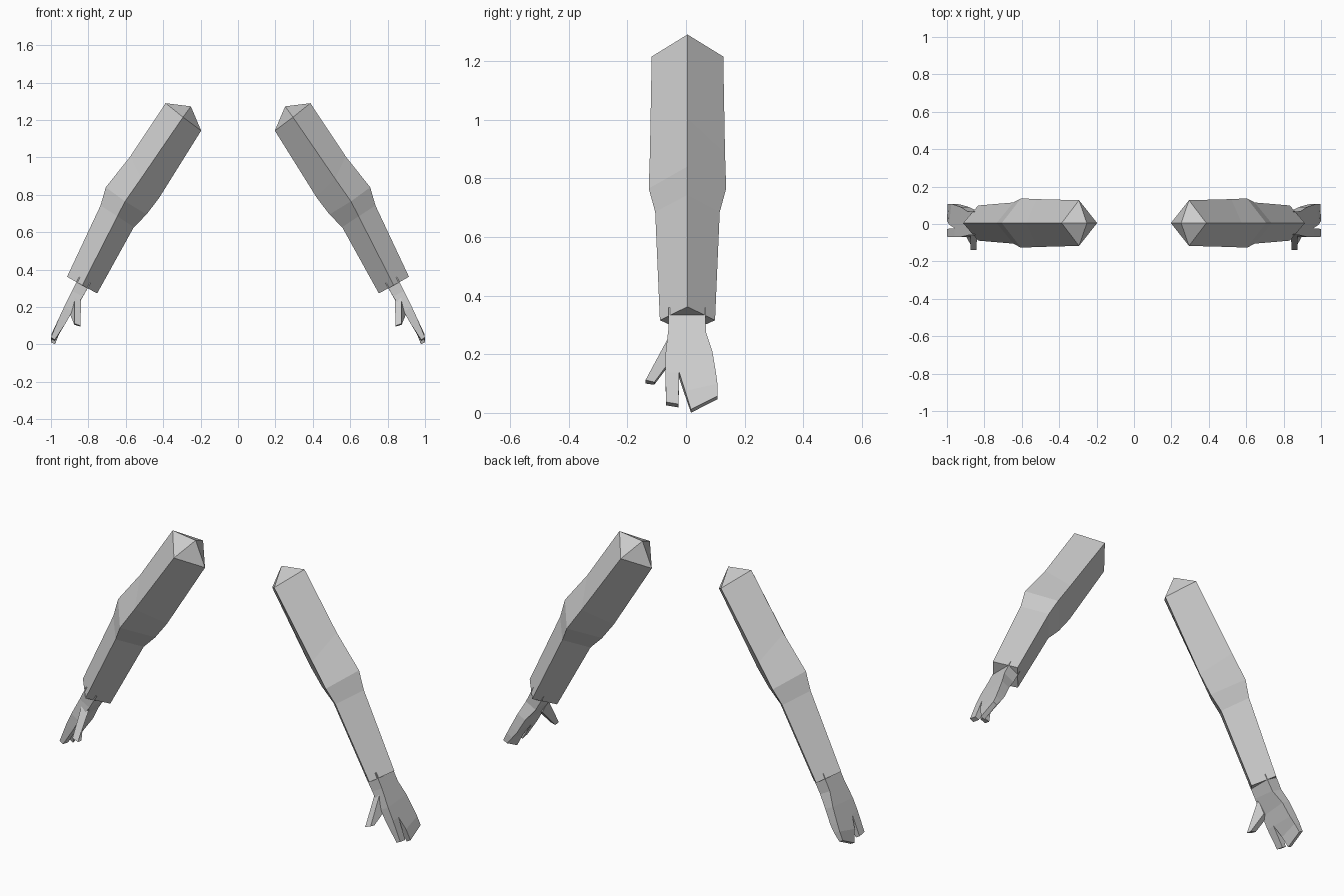
import bpy, bmesh

cube = bpy.data.objects.get("Cube")
if cube:
    bpy.data.objects.remove(cube, do_unlink=True)

grey = bpy.data.materials.new("plain grey")
grey.use_nodes = True
colour = (0.6, 0.6, 0.6, 1)
grey.diffuse_color = colour
grey.node_tree.nodes["Principled BSDF"].inputs["Base Color"].default_value = colour


def loft(name, rings, side, apex=None):
    """Skin four-sided rings, close both ends; side is +1 left or -1 right."""
    bm = bmesh.new()
    rows = [[bm.verts.new((side * x, y, z)) for x, y, z in ring] for ring in rings]
    for a, b in zip(rows, rows[1:]):
        for i in range(4):
            j = (i + 1) % 4
            bm.faces.new((a[i], a[j], b[j], b[i]))
    bm.faces.new(rows[-1])
    if apex:
        tip = bm.verts.new((side * apex[0], apex[1], apex[2]))
        for i in range(4):
            bm.faces.new((rows[0][i], rows[0][(i + 1) % 4], tip))
    else:
        bm.faces.new(rows[0])
    bmesh.ops.recalc_face_normals(bm, faces=bm.faces)
    mesh = bpy.data.meshes.new(name)
    bm.to_mesh(mesh)
    bm.free()
    mesh.materials.append(grey)
    obj = bpy.data.objects.new(name, mesh)
    bpy.context.collection.objects.link(obj)


MID_Y = 0.005


def sleeve_ring(outer, mid, inner, half):
    """Diamond section: outer ridge, front ridge, inner ridge, back ridge."""
    return [(outer[0], MID_Y, outer[1]), (mid[0], MID_Y - half, mid[1]),
            (inner[0], MID_Y, inner[1]), (mid[0], MID_Y + half, mid[1])]


def back_of_hand_x(z):
    """Sideways position of the outer hand surface at a height."""
    if z > 0.2:
        return 0.93 - (z - 0.2) * 0.5
    if z > 0.05:
        return 1.0 - (z - 0.05) * 0.467
    return 1.0


def hand_ring(y0, z0, y1, z1, thick):
    """Flat section: two points on the back of the hand, two on the palm."""
    outer = [(back_of_hand_x(z), y, z) for y, z in ((y0, z0), (y1, z1))]
    inner = [(x - 0.88 * thick, y, z - 0.47 * thick) for x, y, z in outer]
    return outer + inner[::-1]


sleeve = [
    sleeve_ring((0.387, 1.29), (0.294, 1.215), (0.197, 1.143), 0.122),
    sleeve_ring((0.576, 1.005), (0.52, 0.885), (0.42, 0.786), 0.128),
    sleeve_ring((0.707, 0.84), (0.604, 0.765), (0.489, 0.695), 0.132),
    sleeve_ring((0.735, 0.743), (0.645, 0.685), (0.557, 0.627), 0.11),
    sleeve_ring((0.914, 0.362), (0.833, 0.316), (0.753, 0.273), 0.094),
]
knuckles = (0.14, 0.045)
palm = [
    hand_ring(-0.06, 0.36, 0.066, 0.36, 0.07),
    hand_ring(-0.06, 0.286, 0.068, 0.276, 0.065),
    hand_ring(-0.07, 0.2, 0.09, 0.21, 0.05),
    hand_ring(-0.07, 0.138, 0.102, 0.138, 0.045),
]
index_finger = [
    hand_ring(-0.07, 0.138, -0.023, 0.138, 0.045),
    hand_ring(-0.068, 0.037, -0.026, 0.03, 0.024),
]
outer_fingers = [
    hand_ring(-0.023, 0.138, 0.102, 0.138, 0.045),
    hand_ring(-0.003, 0.075, 0.107, 0.1, 0.036),
    hand_ring(0.017, 0.012, 0.108, 0.058, 0.024),
]
thumb = [
    [(0.875, -0.045, 0.285), (0.91, -0.045, 0.19),
     (0.875, -0.045, 0.18), (0.838, -0.045, 0.25)],
    [(0.875, -0.138, 0.112), (0.875, -0.108, 0.105),
     (0.843, -0.108, 0.096), (0.843, -0.138, 0.1)],
]

# Both arms, each a sleeve with a simple hand
for label, side in (("left", 1), ("right", -1)):
    loft(label + "_sleeve", sleeve, side, apex=(0.252, MID_Y, 1.273))
    loft(label + "_palm", palm, side)
    loft(label + "_index_finger", index_finger, side)
    loft(label + "_outer_fingers", outer_fingers, side)
    loft(label + "_thumb", thumb, side)
